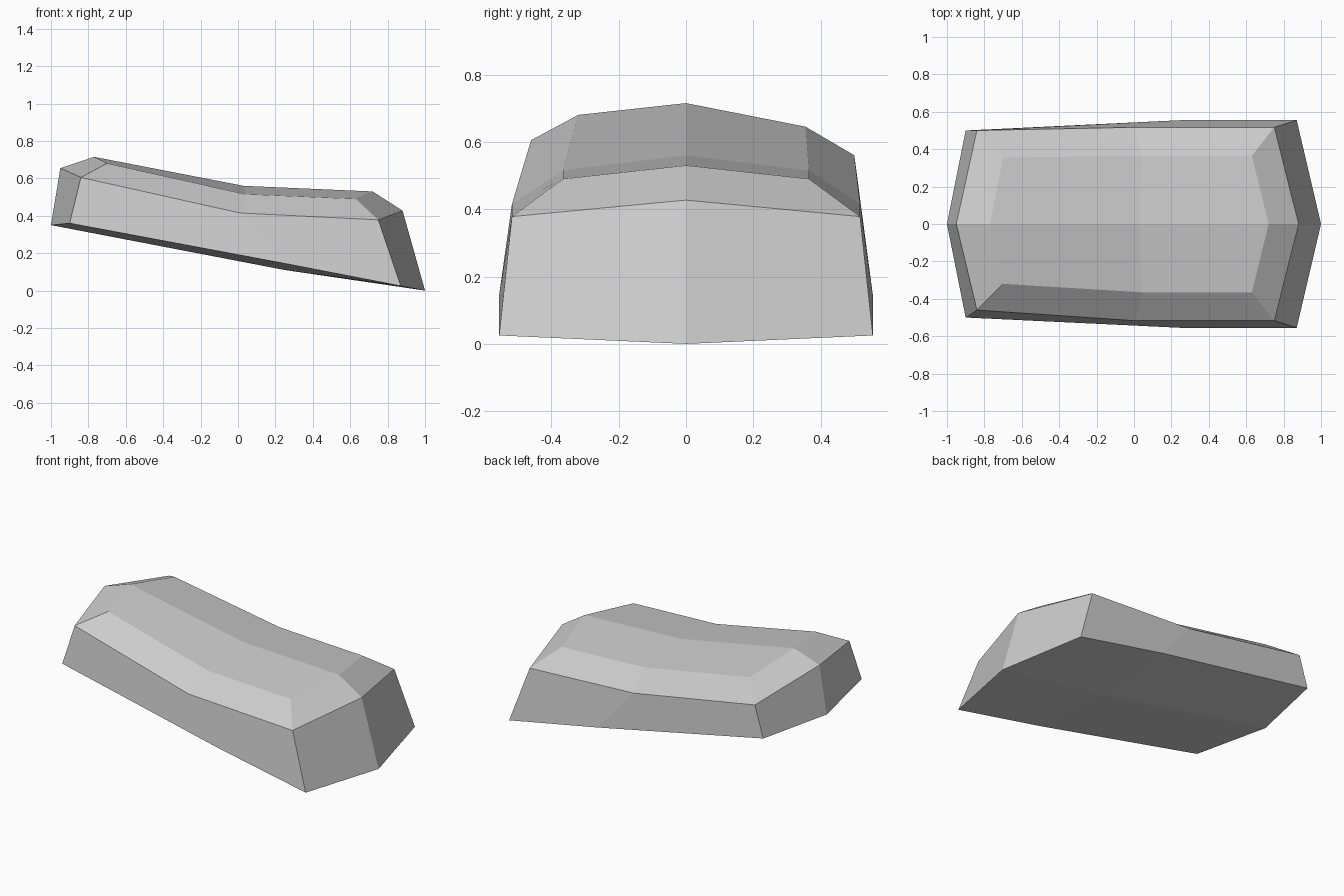
import bpy
import bmesh

default = bpy.data.objects.get("Cube")
if default:
    bpy.data.objects.remove(default, do_unlink=True)

# Single stone colour
stone = bpy.data.materials.new("stone_grey")
grey = (0.6, 0.6, 0.6, 1)
stone.use_nodes = True
stone.diffuse_color = grey
for node in stone.node_tree.nodes:
    if node.type == 'BSDF_PRINCIPLED':
        node.inputs["Base Color"].default_value = grey

# Half outlines, low tip to high tip: tip, corner, waist, corner, tip
base = [(1, 0, 0), (0.87, 0.555, 0.025), (0.25, 0.555, 0.145),
        (-0.9, 0.5, 0.36), (-1, 0, 0.35)]
shoulder = [(0.88, 0, 0.427), (0.75, 0.517, 0.378), (0.01, 0.517, 0.415),
            (-0.84, 0.5, 0.56), (-0.95, 0, 0.655)]
crown = [(0.72, 0, 0.53), (0.63, 0.365, 0.49), (0.04, 0.365, 0.515),
         (-0.7, 0.355, 0.645), (-0.77, 0, 0.715)]

bm = bmesh.new()


def ring(half, skew=(0, 0)):
    """Mirror a half outline into a closed ring; skew shifts the front high corner."""
    front = [(x, -y, z) for x, y, z in half[1:-1]]
    x, y, z = front[-1]
    front[-1] = (x, y + skew[0], z + skew[1])
    return [bm.verts.new(p) for p in half + front[::-1]]


def cap(loop, centre):
    """Close a ring with four quads around a point on the middle ridge."""
    mid = bm.verts.new(centre)
    for i in range(0, len(loop), 2):
        bm.faces.new((loop[i - 1], loop[i], loop[(i + 1) % len(loop)], mid)) 


rings = [ring(base), ring(shoulder, (0.04, 0.045)), ring(crown, (0.035, 0.035))]

# Sloping walls between rings
for low, high in zip(rings, rings[1:]):
    for i in range(len(low)):
        j = (i + 1) % len(low)
        bm.faces.new((low[i], low[j], high[j], high[i]))

# Ridged top and shallow keeled underside
for loop, centre in ((rings[0], (0.25, 0, 0.11)), (rings[-1], (0.03, 0, 0.56))):
    mid = bm.verts.new(centre)
    tip, back, waist, far_back, tail, far_front, front_waist, front = loop
    bm.faces.new((tip, back, waist, mid))
    bm.faces.new((mid, waist, far_back, tail))
    bm.faces.new((tail, far_front, front_waist, mid))
    bm.faces.new((mid, front_waist, front, tip))

bmesh.ops.recalc_face_normals(bm, faces=bm.faces[:])
mesh = bpy.data.meshes.new("rock_slab")
bm.to_mesh(mesh)
bm.free()
mesh.materials.append(stone)
bpy.context.collection.objects.link(bpy.data.objects.new("rock_slab", mesh))
